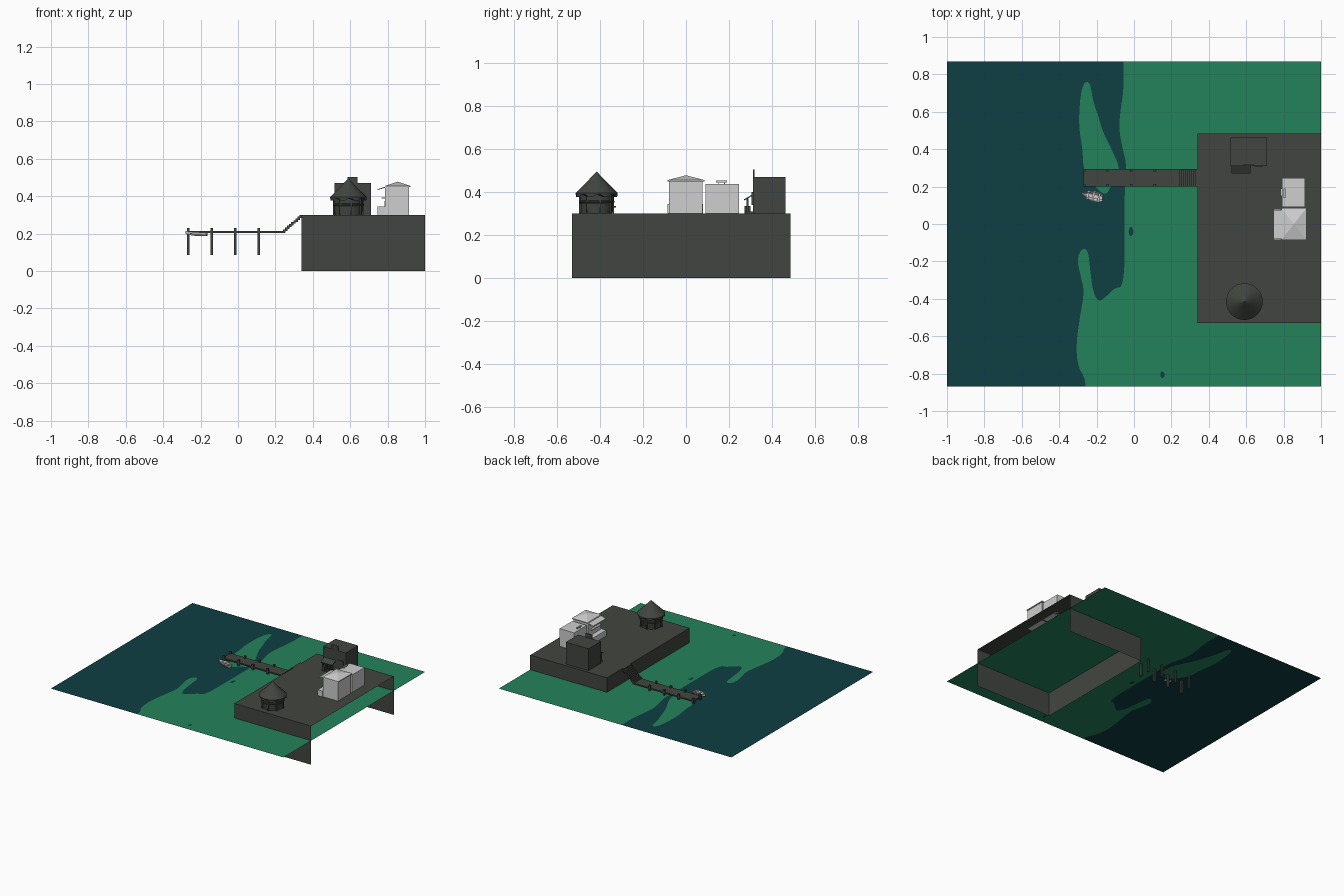
import bpy, bmesh, math
from mathutils import Vector

if "Cube" in bpy.data.objects:
    bpy.data.objects.remove(bpy.data.objects["Cube"])


def material(name, col):
    m = bpy.data.materials.new(name)
    m.diffuse_color = (*col, 1)
    m.use_nodes = True
    m.node_tree.nodes["Principled BSDF"].inputs["Base Color"].default_value = m.diffuse_color
    return m


STONE = material("dark stone", (0.053, 0.060, 0.050))
WHITE = material("pale plaster", (0.62, 0.62, 0.62))
SHALLOW = material("green shallows", (0.017, 0.225, 0.105))
DEEP = material("deep teal", (0.0045, 0.049, 0.055))


def finish(name, bm, mat):
    me = bpy.data.meshes.new(name)
    bm.to_mesh(me)
    bm.free()
    me.materials.append(mat)
    ob = bpy.data.objects.new(name, me)
    bpy.context.collection.objects.link(ob)
    return ob


def box(name, x, y, z, mat, skip=()):
    """Box from ranges; faces whose normal is in skip are left open."""
    bm = bmesh.new()
    bmesh.ops.create_cube(bm, size=1)
    for v in bm.verts:
        v.co = [(a + b) / 2 + c * (b - a) for (a, b), c in zip((x, y, z), v.co)]
    bm.normal_update()
    gone = [f for f in bm.faces if any(f.normal.dot(Vector(s)) > 0.9 for s in skip)]
    if gone:
        bmesh.ops.delete(bm, geom=gone, context='FACES')
    return finish(name, bm, mat)


def loft(name, rings, mat, closed=True, caps=True):
    bm = bmesh.new()
    vs = [[bm.verts.new(p) for p in r] for r in rings]
    n = len(rings[0])
    for a, b in zip(vs, vs[1:]):
        for i in range(n if closed else n - 1):
            j = (i + 1) % n
            bm.faces.new((a[i], a[j], b[j], b[i]))
    if caps:
        bm.faces.new(vs[0][::-1])
        bm.faces.new(vs[-1])
    bmesh.ops.remove_doubles(bm, verts=bm.verts, dist=1e-5)
    bmesh.ops.recalc_face_normals(bm, faces=bm.faces)
    return finish(name, bm, mat)


def chaikin(pts, closed):
    """Round the corners of a coast line."""
    for _ in range(2):
        out = [] if closed else [pts[0]]
        for i in range(len(pts) if closed else len(pts) - 1):
            a, b = Vector(pts[i]), Vector(pts[(i + 1) % len(pts)])
            out += [a.lerp(b, 0.25), a.lerp(b, 0.75)]
        pts = out if closed else out + [pts[-1]]
    return pts


def flat_region(name, loops, z, mat):
    cu = bpy.data.curves.new(name, 'CURVE')
    cu.dimensions = '2D'
    cu.fill_mode = 'BOTH'
    for loop in loops:
        s = cu.splines.new('POLY')
        s.points.add(len(loop) - 1)
        for p, c in zip(s.points, loop):
            p.co = (c[0], c[1], 0, 1)
        s.use_cyclic_u = True
    cu.materials.append(mat)
    ob = bpy.data.objects.new(name, cu)
    ob.location.z = z
    bpy.context.collection.objects.link(ob)
    bpy.ops.object.select_all(action='DESELECT')
    ob.select_set(True)
    bpy.context.view_layer.objects.active = ob
    bpy.ops.object.convert(target='MESH')


# water: deep and shallow regions sharing one coast line
coast = chaikin([(-.055, .87), (-.055, .72), (-.075, .59), (-.08, .5), (-.06, .4),
                 (-.04, .32), (-.05, .2), (-.05, -.05), (-.05, -.24), (-.065, -.34),
                 (-.1, -.34), (-.14, -.38), (-.19, -.42), (-.22, -.36), (-.235, -.24),
                 (-.245, -.14), (-.28, -.13), (-.305, -.19), (-.285, -.28), (-.265, -.36),
                 (-.29, -.5), (-.31, -.65), (-.3, -.76), (-.265, -.82), (-.258, -.87)], False)
island = chaikin([(-.29, .66), (-.27, .76), (-.235, .76), (-.22, .66), (-.185, .56),
                  (-.17, .5), (-.12, .4), (-.075, .3), (-.08, .2), (-.12, .21),
                  (-.15, .15), (-.2, .19), (-.27, .28), (-.275, .4), (-.295, .52)], True)


def speck(x, y, rx, ry):
    return [(x + rx * math.cos(k * math.pi / 5), y + ry * math.sin(k * math.pi / 5)) for k in range(10)]


specks = [speck(-.016, -.04, .013, .025), speck(.152, -.806, .012, .017)]
WATER = 0.187
flat_region("deep_water", [[(-1, -.87), (-1, .87)] + coast, island], WATER, DEEP)
flat_region("shallow_water", [coast + [(1, -.87), (1, .87)]] + specks, WATER, SHALLOW)
flat_region("sand_bar", [island], WATER, SHALLOW)
flat_region("deep_pools", specks, WATER, DEEP)

# quay: open below and on the right
box("quay", (.34, 1), (-.53, .485), (0, .30), STONE, skip=((0, 0, -1), (1, 0, 0)))

# jetty, its stairs and posts
box("jetty_deck", (-.27, .25), (.20, .295), (.204, .213), STONE)
N = 9
for i in range(N):
    x, z = .24 + .1 * i / N, .213 + .087 * i / N
    box("jetty_step", (x, x + .1 / N + .002), (.20, .295), (z - .008, z + .087 / N), STONE)
for x in (-.265, -.14, -.015, .11):
    for y in (.207, .288):
        box("jetty_post", (x - .007, x + .007), (y - .007, y + .007), (.085, .23), STONE)

# rowing boat: outer hull, rim and benches
ang, cx, cy = math.radians(-12), -.222, .15


def place(x, y, z):
    return (cx + x * math.cos(ang) - y * math.sin(ang), cy + x * math.sin(ang) + y * math.cos(ang), z)


def section(t, inset):
    x = (-.06 + .117 * t) * (1 - inset)
    w = .029 * min(1, math.sin(min(1, t * 1.5 + .03) * math.pi / 2)) * (1 - .25 * max(0, t - .6) / .4) * (1 - 2 * inset)
    bottom = .186 + .012 * (1 - t) ** 3 + .05 * inset
    top = .206 + .008 * (1 - t) ** 2
    half = [(w, top), (w * .85, (top + bottom) / 2), (w * .45, bottom)]
    return [place(x, y, z) for y, z in half + [(-y, z) for y, z in half[::-1]]]


ts = [k / 8 for k in range(9)]
outer, inner = [section(t, 0) for t in ts], [section(t, .08) for t in ts]
loft("boat_hull", outer, WHITE, False, True)
loft("boat_inside", inner, WHITE, False, True)
for e in (0, -1):
    loft("boat_rim", [[o[e] for o in outer], [i[e] for i in inner]], WHITE, False, False)
for x in (-.025, .005, .035):
    loft("boat_bench", [[place(x + a, b * .024, z) for a, b in ((-.005, -1), (.005, -1), (.005, 1), (-.005, 1))]
                        for z in (.199, .203)], WHITE)


# round hut with a scalloped cone roof
def ring(r, z, n=32, wave=0.0):
    return [(.59 + r * math.cos(2 * math.pi * k / n), -.415 + r * math.sin(2 * math.pi * k / n),
             z + wave * (k % 4 in (0, 1)) - wave * .5) for k in range(n)]


hut = loft("hut_body", [ring(.072, .30), ring(.077, .345), ring(.083, .352), ring(.083, .358),
                        ring(.078, .36), ring(.08, .395)], STONE)
roof = loft("hut_roof", [ring(.097, .382, wave=.012), ring(.098, .395), ring(.05, .442), ring(.001, .494)], STONE)
box("hut_ledge", (.57, .61), (-.35, -.325), (.327, .334), STONE)
for k in range(8):
    a = k * math.pi / 4 + .2
    x, y = .59 + .079 * math.cos(a), -.415 + .079 * math.sin(a)
    box("hut_batten", (x - .004, x + .004), (y - .004, y + .004), (.30, .385), STONE)

# dark workshop with porch, canopy and roof sign
box("workshop", (.515, .71), (.31, .462), (.30, .47), STONE)
box("workshop_sign", (.585, .64), (.311, .317), (.46, .503), STONE)
box("workshop_step", (.525, .62), (.275, .31), (.30, .308), STONE)
for x in (.53, .56, .585, .61):
    box("porch_post", (x - .005, x + .005), (.282, .291), (.30, .37), STONE)
loft("porch_canopy", [[(x, .27, .36), (x, .31, .383), (x, .31, .389), (x, .27, .366)] for x in (.522, .622)], STONE)
box("workshop_barrel", (.53, .555), (.272, .3), (.30, .335), STONE)
box("workshop_shutter", (.645, .69), (.304, .31), (.34, .40), STONE)

# tall white house with hipped roof, awning and counter
box("white_house", (.785, .915), (-.08, .076), (.30, .452), WHITE)
loft("house_roof", [[(.855 + a * r, b * s, z) for a, b in ((-1, -1), (1, -1), (1, 1), (-1, 1))]
                    for r, s, z in ((.067, .085, .448), (.067, .085, .455), (.001, .001, .477))], WHITE)
loft("house_awning", [[(.745, y, .432), (.787, y, .445), (.787, y, .45), (.745, y, .437)] for y in (-.08, .076)], WHITE)
box("house_sill", (.768, .787), (-.06, .056), (.388, .394), WHITE)
box("house_counter", (.745, .787), (-.085, .08), (.30, .345), WHITE)

# lower white house with flat roof, sign and awning
box("flat_house", (.79, .915), (.09, .245), (.30, .437), WHITE)
box("flat_house_sign", (.80, .81), (.14, .19), (.444, .453), WHITE)
for y in (.15, .177):
    box("sign_stay", (.803, .807), (y, y + .003), (.436, .446), WHITE)
box("flat_house_door", (.784, .79), (.15, .19), (.30, .375), WHITE)

# smooth the round hut
for ob in (hut, roof):
    bpy.ops.object.select_all(action='DESELECT')
    ob.select_set(True)
    bpy.context.view_layer.objects.active = ob
    bpy.ops.object.shade_smooth_by_angle(angle=math.radians(30))
